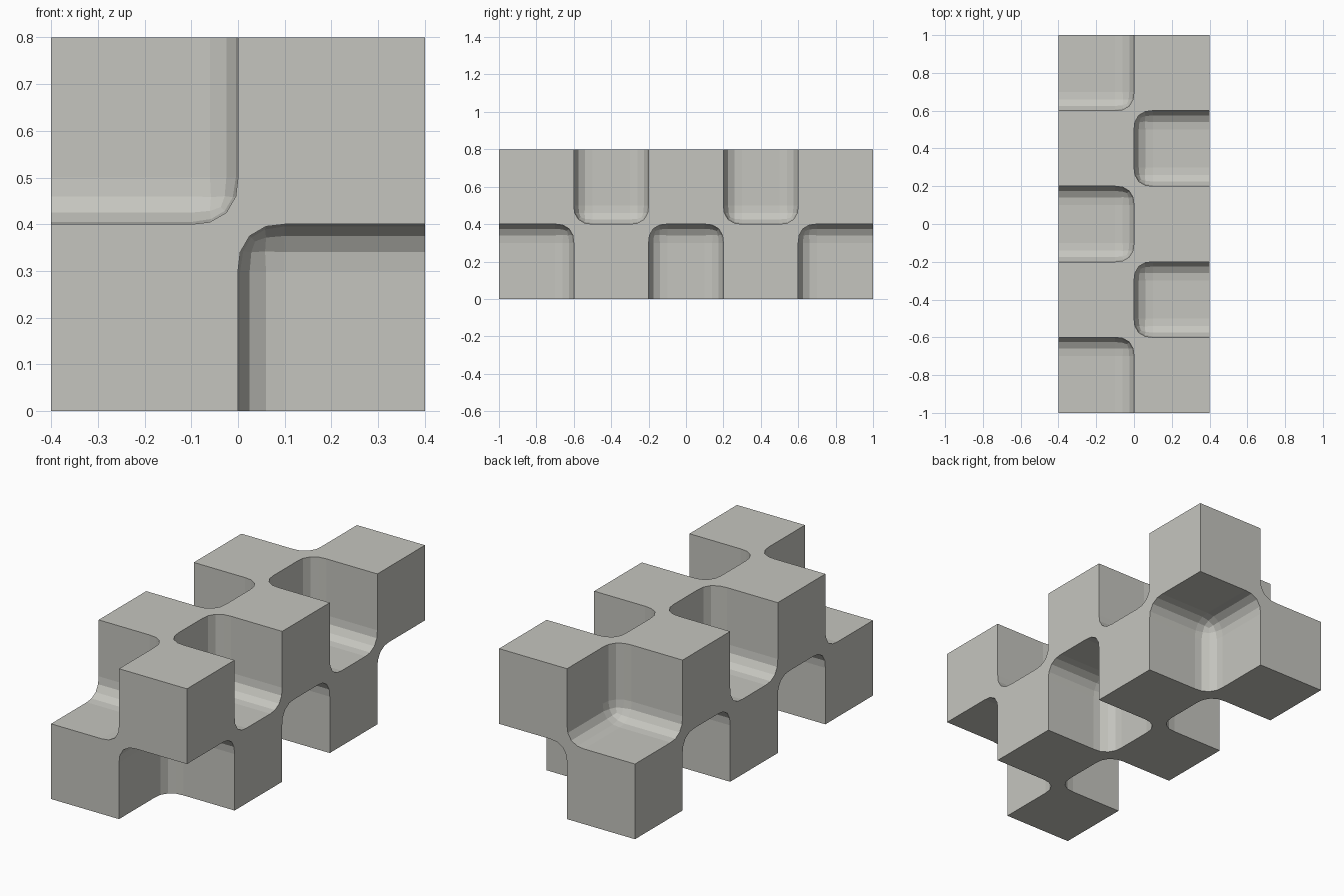
import bpy
import bmesh
from mathutils import Vector

if "Cube" in bpy.data.objects:
    bpy.data.objects.remove(bpy.data.objects["Cube"])

CELL = 0.4      # size of one cell in the 2 x 5 x 2 grid
RADIUS = 0.1    # rounding of the inner pocket corners

grey = bpy.data.materials.new("warm_grey")
grey.diffuse_color = (0.56, 0.56, 0.52, 1.0)
grey.use_nodes = True
grey.node_tree.nodes["Principled BSDF"].inputs["Base Color"].default_value = grey.diffuse_color


def add_box(bm, low, high):
    """Add a box spanning two corners and return its edges."""
    verts = bmesh.ops.create_cube(bm, size=1)["verts"]
    low, high = Vector(low), Vector(high)
    for v in verts:
        v.co = (low + high) / 2 + v.co * (high - low)
    return list({e for v in verts for e in v.link_edges})


def make_object(name, bm):
    mesh = bpy.data.meshes.new(name)
    bmesh.ops.recalc_face_normals(bm, faces=bm.faces)
    bm.to_mesh(mesh)
    bm.free()
    mesh.materials.append(grey)
    obj = bpy.data.objects.new(name, mesh)
    bpy.context.collection.objects.link(obj)
    return obj


# Solid block
bm = bmesh.new()
add_box(bm, (-CELL, -1, 0), (CELL, 1, 2 * CELL))
block = make_object("checkered_block", bm)

# Rounded pockets in every other cell, extended past the outer faces
bm = bmesh.new()
for row in range(5):
    y0 = -1 + row * CELL
    y1 = y0 + CELL
    if row == 0:
        y0 -= CELL
    if row == 4:
        y1 += CELL
    for side in (0, 1):
        for level in (0, 1):
            if (row + side + level) % 2 == 0:
                continue
            x0 = 0 if side else -2 * CELL
            z0 = CELL if level else -CELL
            add_box(bm, (x0, y0, z0), (x0 + 2 * CELL, y1, z0 + 2 * CELL))
bmesh.ops.bevel(bm, geom=list(bm.edges), offset=RADIUS, offset_type='OFFSET',
                segments=4, profile=0.5625, affect='EDGES')
pockets = make_object("pocket_cutter", bm)
pockets.hide_render = True

# Cut the pockets out of the block
cut = block.modifiers.new("pockets", 'BOOLEAN')
cut.operation = 'DIFFERENCE'
cut.solver = 'EXACT'
cut.object = pockets
bpy.context.view_layer.objects.active = block
bpy.ops.object.modifier_apply(modifier=cut.name)
bpy.data.objects.remove(pockets, do_unlink=True)
